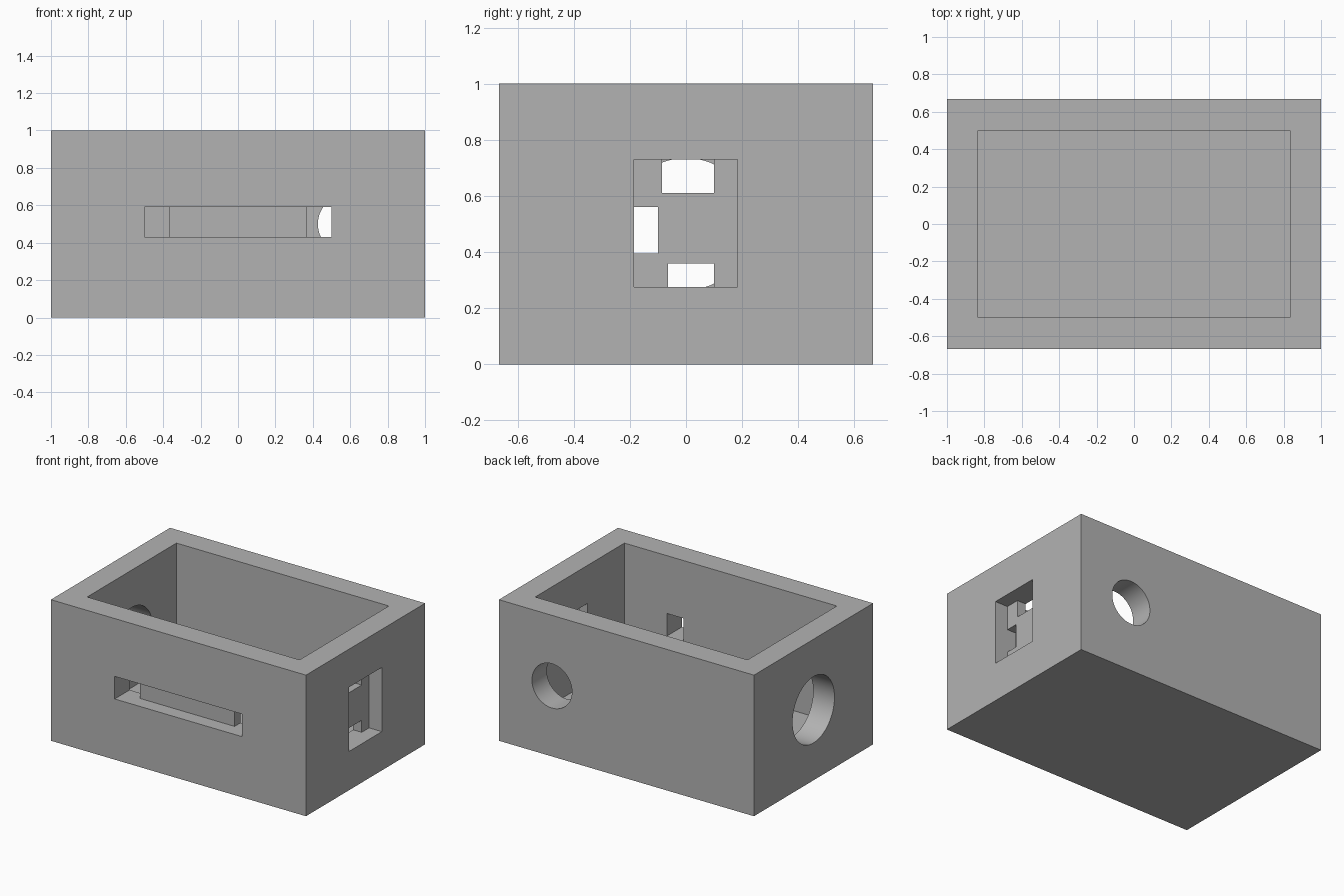
import bpy
import math

if "Cube" in bpy.data.objects:
    bpy.data.objects.remove(bpy.data.objects["Cube"], do_unlink=True)

HX, HY, H = 1.0, 0.667, 1.0      # half length, half width, height
WALL = 0.167                     # wall and floor thickness
RECESS = 0.1                     # depth of the connector recesses
OUT = 0.1                        # how far cutters reach past a face

grey = bpy.data.materials.new("plain grey")
grey.use_nodes = True
grey.diffuse_color = (0.45, 0.45, 0.45, 1)
grey.node_tree.nodes["Principled BSDF"].inputs["Base Color"].default_value = grey.diffuse_color


def box(name, low, high):
    """Axis-aligned block between two corners."""
    bpy.ops.mesh.primitive_cube_add(size=1, location=[(a + b) / 2 for a, b in zip(low, high)])
    ob = bpy.context.object
    ob.name = name
    ob.scale = [b - a for a, b in zip(low, high)]
    bpy.ops.object.transform_apply(location=True, rotation=False, scale=True)
    ob.data.materials.append(grey)
    return ob


def rod(name, centre, radius, rotation):
    """Cylinder long enough to pierce one wall."""
    bpy.ops.mesh.primitive_cylinder_add(vertices=64, radius=radius, depth=0.5,
                                        location=centre, rotation=rotation)
    ob = bpy.context.object
    ob.name = name
    bpy.ops.object.transform_apply(location=True, rotation=True, scale=True)
    ob.data.materials.append(grey)
    return ob


def front_cut(name, x0, x1, depth):
    return box(name, (x0, -HY - OUT, 0.43), (x1, -HY + depth, 0.59))


def side_cut(name, y0, y1, z0, z1, depth):
    return box(name, (HX - depth, y0, z0), (HX + OUT, y1, z1))


# Open-topped enclosure
case = box("enclosure", (-HX, -HY, 0), (HX, HY, H))
through = WALL + OUT

cutters = [
    box("cavity", (WALL - HX, WALL - HY, WALL), (HX - WALL, HY - WALL, H + OUT)),
    # Front slot: shallow recess with an open hole at each end
    front_cut("slot_recess", -0.5, 0.5, RECESS),
    front_cut("slot_hole_left", 0.37, 0.5, through),
    front_cut("slot_hole_right", -0.5, -0.37, through),
    # Side socket: shallow recess with three terminal holes
    side_cut("socket_recess", -0.185, 0.183, 0.275, 0.73, RECESS),
    side_cut("socket_hole_top", -0.085, 0.1, 0.61, 0.73, through),
    side_cut("socket_hole_middle", -0.185, -0.1, 0.395, 0.56, through),
    side_cut("socket_hole_bottom", -0.065, 0.1, 0.275, 0.36, through),
    # Round holes in the opposite side and the back
    rod("large_round_hole", (-HX, 0, 0.5), 0.235, (0, math.pi / 2, 0)),
    rod("small_round_hole", (0.584, HY, 0.5), 0.157, (math.pi / 2, 0, 0)),
]

# Carve every opening, then discard the cutters
bpy.ops.object.select_all(action="DESELECT")
case.select_set(True)
bpy.context.view_layer.objects.active = case
for cutter in cutters:
    cutter.hide_render = True
    mod = case.modifiers.new(cutter.name, "BOOLEAN")
    mod.operation = "DIFFERENCE"
    mod.solver = "EXACT"
    mod.object = cutter
    bpy.ops.object.modifier_apply(modifier=mod.name)
    bpy.data.objects.remove(cutter, do_unlink=True)

bpy.ops.object.shade_smooth_by_angle(angle=math.radians(30))
